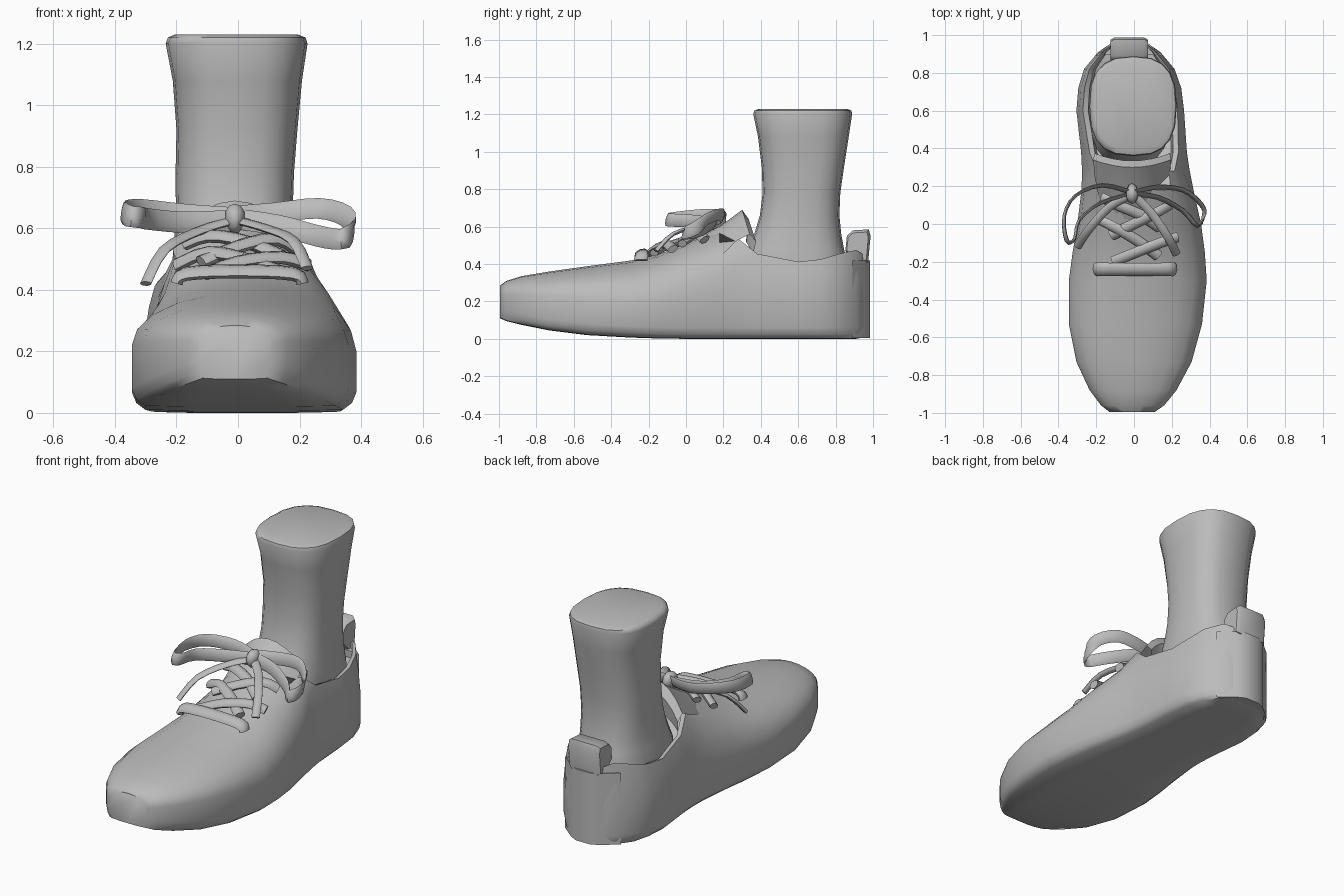
import bpy, bmesh, math
from mathutils import Vector

grey = bpy.data.materials.new("plain_grey")
grey.diffuse_color = (0.5, 0.5, 0.5, 1)


def finish(name, bm, angle=40):
    bmesh.ops.recalc_face_normals(bm, faces=bm.faces)
    me = bpy.data.meshes.new(name)
    bm.to_mesh(me)
    bm.free()
    me.materials.append(grey)
    ob = bpy.data.objects.new(name, me)
    bpy.context.collection.objects.link(ob)
    bpy.ops.object.select_all(action='DESELECT')
    ob.select_set(True)
    bpy.context.view_layer.objects.active = ob
    bpy.ops.object.shade_smooth_by_angle(angle=math.radians(angle))
    return ob


def loft(name, rings, closed=True, caps=True, angle=40):
    bm = bmesh.new()
    vs = [[bm.verts.new(p) for p in r] for r in rings]
    n = len(vs[0])
    for a, b in zip(vs, vs[1:]):
        for i in range(n if closed else n - 1):
            j = (i + 1) % n
            bm.faces.new((a[i], a[j], b[j], b[i]))
    if caps:
        bm.faces.new(vs[0])
        bm.faces.new(vs[-1])
    return finish(name, bm, angle)


# Shoe body: y, left x, right x, bottom z, wall z, top z, collar fraction (0 = closed top)
stations = [
    (-0.995, -0.13, 0.11, 0.11, 0.23, 0.285, 0),
    (-0.96, -0.175, 0.16, 0.095, 0.235, 0.31, 0),
    (-0.88, -0.235, 0.225, 0.075, 0.235, 0.335, 0),
    (-0.73, -0.305, 0.305, 0.045, 0.23, 0.36, 0),
    (-0.53, -0.345, 0.36, 0.02, 0.22, 0.388, 0),
    (-0.30, -0.345, 0.385, 0.007, 0.20, 0.418, 0),
    (-0.15, -0.325, 0.375, 0.002, 0.21, 0.45, 0),
    (0.00, -0.30, 0.355, 0, 0.22, 0.51, 0),
    (0.18, -0.278, 0.315, 0, 0.24, 0.58, 0),
    (0.28, -0.275, 0.295, 0, 0.25, 0.535, 0.72),
    (0.38, -0.28, 0.28, 0, 0.25, 0.455, 0.84),
    (0.60, -0.305, 0.265, 0, 0.24, 0.412, 0.88),
    (0.72, -0.295, 0.25, 0, 0.24, 0.425, 0.88),
    (0.82, -0.265, 0.215, 0, 0.24, 0.455, 0.88),
    (0.91, -0.19, 0.14, 0, 0.24, 0.475, 0.86),
    (0.965, -0.11, 0.06, 0.01, 0.24, 0.44, 0.85),
]


def section(y, xl, xr, zb, zw, zt, collar):
    c, h = (xl + xr) / 2, (xr - xl) / 2
    half = [(0.45, zb), (0.88, zb + 0.003), (0.96, zb + 0.025), (1, zb + 0.06), (1, zw)]
    if collar:
        inner = collar - 0.1
        half += [(0.55 + 0.45 * collar, zw + 0.6 * (zt - zw)), (collar, zt),
                 (inner, zt - 0.01), (inner - 0.04, zt - 0.09)]
        mid = zt - 0.09
    else:
        for k in range(1, 5):
            t = math.radians(18 * k)
            half.append((math.cos(t), zw + (zt - zw) * math.sin(t)))
        mid = zt
    right = [(c + u * h, y, z) for u, z in half]
    left = [(c - u * h, y, z) for u, z in reversed(half)]
    return [(c, y, zb)] + right + [(c, y, mid)] + left


loft("shoe_body", [section(*s) for s in stations], angle=50)

# Ankle and lower leg: z, front y, back y, left x, right x
leg = [
    (0.34, 0.31, 0.86, -0.23, 0.19), (0.42, 0.31, 0.86, -0.23, 0.19),
    (0.48, 0.33, 0.845, -0.215, 0.185), (0.56, 0.365, 0.83, -0.207, 0.18),
    (0.66, 0.395, 0.82, -0.202, 0.178), (0.78, 0.41, 0.825, -0.203, 0.182),
    (0.92, 0.405, 0.845, -0.20, 0.193), (1.08, 0.385, 0.87, -0.212, 0.208),
    (1.20, 0.36, 0.888, -0.235, 0.226), (1.22, 0.365, 0.885, -0.228, 0.22),
    (1.23, 0.39, 0.86, -0.205, 0.195),
]


def rounded(z, y0, y1, x0, x1, n=20, p=0.75):
    ring = []
    for i in range(n):
        a = 2 * math.pi * i / n
        c, s = math.cos(a), math.sin(a)
        ring.append(((x0 + x1) / 2 + (x1 - x0) / 2 * math.copysign(abs(c) ** p, c),
                     (y0 + y1) / 2 + (y1 - y0) / 2 * math.copysign(abs(s) ** p, s), z))
    return ring


loft("leg", [rounded(*r) for r in leg], angle=50)

# Tongue: curved sheet rising in front of the ankle
rows = [(0.0, 0.50, 0.15, 0.07), (0.12, 0.57, 0.18, 0.09), (0.22, 0.63, 0.20, 0.11),
        (0.30, 0.69, 0.205, 0.13), (0.335, 0.64, 0.20, 0.12), (0.32, 0.52, 0.19, 0.06)]
us = [i / 4 - 1 for i in range(9)]
loft("tongue", [[(-0.01 + u * w, y + 0.04 * u * u, z - d * u * u) for u in us]
                for y, z, w, d in rows], closed=False, caps=False)

# Heel pull tab and the strip below it
tab = [(0.86, 0.47), (0.868, 0.55), (0.90, 0.58), (0.985, 0.585), (0.995, 0.55),
       (0.982, 0.41), (0.93, 0.40)]
loft("heel_tab", [[(-0.025 + x, 0.925 + (y - 0.925) * k - abs(x) * 0.1, 0.49 + (z - 0.49) * k)
                   for y, z in tab] for x, k in ((-0.10, 0.85), (-0.08, 1), (0.08, 1), (0.10, 0.85))])
strip = [(-0.205, 0.89), (-0.12, 0.96), (-0.07, 0.985), (0.02, 0.985), (0.07, 0.96), (0.155, 0.89),
         (0.0, 0.90), (-0.06, 0.90)]
loft("heel_strip", [[(x, y, z) for x, y in strip] for z in (0.005, 0.2, 0.42)])


# Laces: flat ribbon swept along a smooth path, its width following the given direction
def ribbon(name, pts, width, thick, wide, steps=3):
    P = [Vector(p) for p in pts]
    path = []
    for i in range(len(P) - 1):
        a, b, c, d = P[max(i - 1, 0)], P[i], P[i + 1], P[min(i + 2, len(P) - 1)]
        for k in range(steps):
            t = k / steps
            path.append(0.5 * (2 * b + (c - a) * t + (2 * a - 5 * b + 4 * c - d) * t * t
                               + (3 * b - a - 3 * c + d) * t ** 3))
    path.append(P[-1])
    rings = []
    for i, p in enumerate(path):
        tan = (path[min(i + 1, len(path) - 1)] - path[max(i - 1, 0)]).normalized()
        w = Vector(wide)
        w = (w - tan * w.dot(tan)).normalized()
        n = tan.cross(w)
        rings.append([p + w * width / 2 * math.cos(k * math.pi / 4)
                      + n * thick / 2 * math.sin(k * math.pi / 4) for k in range(8)])
    return loft(name, rings, angle=60)


ribbon("bow_loop_left", [(-0.02, 0.17, 0.635), (-0.17, 0.205, 0.645), (-0.31, 0.15, 0.66),
                         (-0.37, 0.04, 0.655), (-0.355, -0.09, 0.64), (-0.315, -0.08, 0.635),
                         (-0.29, 0.02, 0.63), (-0.18, 0.11, 0.62), (-0.02, 0.16, 0.625)],
       0.07, 0.018, (0.15, 0.25, 1))
ribbon("bow_loop_right", [(0.0, 0.17, 0.64), (0.12, 0.195, 0.65), (0.26, 0.18, 0.665),
                          (0.35, 0.11, 0.64), (0.37, 0.05, 0.59), (0.335, -0.01, 0.565),
                          (0.26, 0.07, 0.575), (0.13, 0.14, 0.61), (0.0, 0.16, 0.63)],
       0.07, 0.018, (0.1, 0.3, 1))
ribbon("bow_tail_left", [(-0.02, 0.15, 0.625), (-0.13, 0.09, 0.59), (-0.24, -0.03, 0.53),
                         (-0.30, -0.12, 0.42)], 0.045, 0.022, (-0.6, 0.8, 0.3))
ribbon("bow_tail_right", [(0.0, 0.15, 0.625), (0.09, 0.06, 0.60), (0.18, -0.07, 0.56),
                          (0.225, -0.16, 0.47)], 0.045, 0.022, (0.8, 0.6, 0.2))

# Knot
bm = bmesh.new()
bmesh.ops.create_uvsphere(bm, u_segments=10, v_segments=6, radius=1)
for v in bm.verts:
    v.co = (-0.01 + v.co.x * (0.033 + 0.008 * v.co.z), 0.16 + v.co.y * 0.055, 0.63 + v.co.z * 0.05)
finish("knot", bm, 60)

# Cross laces over the instep
cross = [
    [(-0.20, -0.24, 0.42), (-0.17, -0.24, 0.452), (0.0, -0.24, 0.46), (0.18, -0.24, 0.452), (0.21, -0.24, 0.42)],
    [(-0.11, -0.20, 0.45), (0.0, -0.155, 0.49), (0.14, -0.10, 0.505), (0.23, -0.07, 0.48)],
    [(0.13, -0.17, 0.46), (0.02, -0.09, 0.50), (-0.10, -0.02, 0.52), (-0.20, 0.03, 0.48)],
    [(-0.12, -0.06, 0.49), (0.0, 0.0, 0.54), (0.12, 0.06, 0.565), (0.19, 0.10, 0.53)],
    [(0.14, -0.02, 0.51), (0.03, 0.05, 0.555), (-0.09, 0.10, 0.575), (-0.17, 0.14, 0.55)],
]
for i, pts in enumerate(cross):
    ribbon("cross_lace_%d" % (i + 1), pts, 0.075 if i == 0 else 0.06, 0.04, (0, 1, 0.4))
